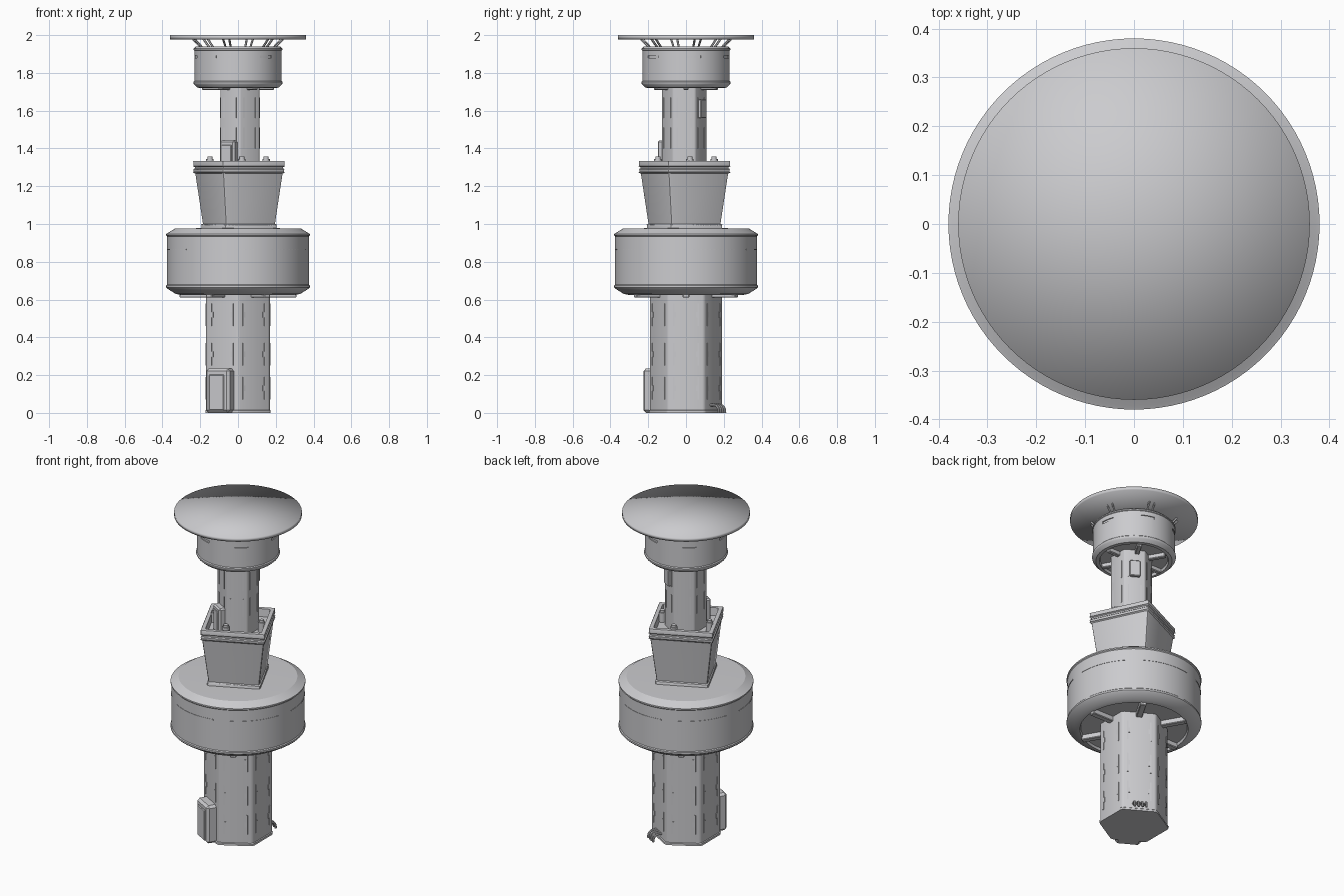
import bpy, bmesh, math
from mathutils import Vector, Matrix

if "Cube" in bpy.data.objects:
    bpy.data.objects.remove(bpy.data.objects["Cube"])

grey = bpy.data.materials.new("grey_metal")
grey.diffuse_color = (0.6, 0.6, 0.62, 1)
grey.use_nodes = True
grey.node_tree.nodes["Principled BSDF"].inputs["Base Color"].default_value = grey.diffuse_color


def finish(name, bm, angle=30, all_smooth=False):
    bmesh.ops.recalc_face_normals(bm, faces=bm.faces)
    me = bpy.data.meshes.new(name)
    bm.to_mesh(me)
    bm.free()
    me.materials.append(grey)
    ob = bpy.data.objects.new(name, me)
    bpy.context.collection.objects.link(ob)
    bpy.ops.object.select_all(action='DESELECT')
    ob.select_set(True)
    bpy.context.view_layer.objects.active = ob
    if all_smooth:
        bpy.ops.object.shade_smooth()
    else:
        bpy.ops.object.shade_smooth_by_angle(angle=math.radians(angle))
    return ob


def lathe(profile, n, rot=0, centre=(0, 0), corner=0, slots=None):
    """Revolve (r, z) pairs; corner rounds upright edges, slots sinks wall faces."""
    bm = bmesh.new()
    rings = []
    for r, z in profile:
        rings.append([bm.verts.new((centre[0] + r * math.cos(math.radians(rot) + math.tau * i / n),
                                    centre[1] + r * math.sin(math.radians(rot) + math.tau * i / n), z))
                      for i in range(n)])
    sunk = []
    for k, (a, b) in enumerate(zip(rings, rings[1:])):
        for i in range(n):
            f = bm.faces.new((a[i], a[(i + 1) % n], b[(i + 1) % n], b[i]))
            if slots and slots(k, i):
                sunk.append(f)
    bm.faces.new(rings[0][::-1])
    bm.faces.new(rings[-1])
    if corner:
        up = [e for e in bm.edges
              if abs(e.verts[0].co.z - e.verts[1].co.z) > 0.9 * e.calc_length()]
        bmesh.ops.bevel(bm, geom=up, offset=corner, segments=2, profile=0.5, affect='EDGES')
    if sunk:
        ext = bmesh.ops.extrude_face_region(bm, geom=sunk)
        for v in ext["geom"]:
            if isinstance(v, bmesh.types.BMVert):
                v.co.x *= 0.975
                v.co.y *= 0.975
        bmesh.ops.delete(bm, geom=sunk, context='FACES')
    return bm


def add_box(bm, angle, radius, size, z0, centre=(0, 0), side=0, bevel=0):
    """Box on a wall facing angle: size = (outward, across, up), inner face at radius."""
    m = (Matrix.Translation((centre[0], centre[1], z0 + size[2] / 2))
         @ Matrix.Rotation(math.radians(angle), 4, 'Z')
         @ Matrix.Translation((radius + size[0] / 2, side, 0)) @ Matrix.Diagonal((*size, 1)))
    verts = bmesh.ops.create_cube(bm, size=1, matrix=m)["verts"]
    if bevel:
        edges = {e for v in verts for e in v.link_edges}
        bmesh.ops.bevel(bm, geom=list(edges), offset=bevel, segments=1, affect='EDGES')


def add_tube(bm, points, r, n=8):
    pts = [Vector(p) for p in points]
    rings = []
    for i, p in enumerate(pts):
        d = pts[min(i + 1, len(pts) - 1)] - pts[max(i - 1, 0)]
        q = d.to_track_quat('Z', 'Y')
        rings.append([bm.verts.new(p + q @ Vector((r * math.cos(math.tau * k / n),
                                                   r * math.sin(math.tau * k / n), 0)))
                      for k in range(n)])
    for a, b in zip(rings, rings[1:]):
        for k in range(n):
            bm.faces.new((a[k], a[(k + 1) % n], b[(k + 1) % n], b[k]))
    bm.faces.new(rings[0])
    bm.faces.new(rings[-1])


# hexagonal columns
UP = (0.01, -0.01)
finish("lower_column", lathe([(0.2, 0), (0.2, 0.012), (0.195, 0.016), (0.195, 0.64)], 6, 30, corner=0.012))
finish("upper_column", lathe([(0.12, 1.27), (0.12, 1.74)], 6, 30, UP, corner=0.008))

# big drum, with shallow broken grooves in its wall
finish("large_drum", lathe(
    [(0.30, 0.64), (0.305, 0.625), (0.33, 0.63), (0.374, 0.658), (0.38, 0.665), (0.38, 0.675), (0.375, 0.68),
     (0.375, 0.935), (0.38, 0.94), (0.38, 0.948), (0.372, 0.952), (0.335, 0.975), (0.2, 0.978)], 96))
bm = bmesh.new()
for start in range(0, 360, 60):
    for k in range(12):
        add_box(bm, start + k * 3.75, 0.371, (0.006, 0.0248, 0.006), 0.862)
finish("large_drum_trim", bm)

# small drum with sunk slots near its top
finish("small_drum", lathe(
    [(0.19, 1.735), (0.195, 1.72), (0.215, 1.722), (0.232, 1.738), (0.236, 1.745), (0.236, 1.752), (0.231, 1.757),
     (0.231, 1.878), (0.231, 1.892), (0.231, 1.918), (0.235, 1.921), (0.235, 1.928), (0.222, 1.94)], 72,
    slots=lambda k, i: k == 7 and i % 12 in (0, 1, 2, 3)))

# radial ribs under both drums
for name, z, r, w, h in (("large_drum_ribs", 0.61, 0.31, 0.036, 0.035), ("small_drum_ribs", 1.71, 0.19, 0.026, 0.03)):
    bm = bmesh.new()
    for a in range(0, 360, 60):
        add_box(bm, a, 0.08, (r - 0.08, w, h), z, bevel=0.004)
    finish(name, bm)

# square tapered tub with banded rim and recessed floor
finish("tapered_tub", lathe(
    [(0.215, 0.972), (0.215, 0.995), (0.207, 1.0), (0.25, 1.268), (0.259, 1.275), (0.259, 1.288), (0.252, 1.293),
     (0.252, 1.302), (0.261, 1.308), (0.261, 1.328), (0.257, 1.333), (0.226, 1.333), (0.222, 1.285)],
    4, -19.5, (0.005, -0.008), corner=0.012))

# round knobs on the tub floor
bm = bmesh.new()
for a in range(8, 368, 90):
    x, y = 0.15 * math.cos(math.radians(a)), 0.15 * math.sin(math.radians(a))
    add_tube(bm, [(x, y, 1.28), (x, y, 1.345)], 0.02, 16)
    add_tube(bm, [(x, y, 1.34), (x, y, 1.357)], 0.014, 16)
finish("tub_knobs", bm)

# bevelled housings on the columns
for name, centre, s, z0, h in (("lower_housing", (0, 0), 1, 0, 0.235), ("upper_housing", UP, 0.62, 1.28, 0.162)):
    bm = bmesh.new()
    add_box(bm, -120, 0.15 * s, (0.075 * s, 0.145 * s, h), z0, centre, bevel=0.014 * s)
    add_box(bm, -120, 0.22 * s, (0.012 * s, 0.09 * s, h * 0.8), z0 + h * 0.06, centre, bevel=0.004 * s)
    finish(name, bm)
bm = bmesh.new()
add_box(bm, 60, 0.1, (0.022, 0.06, 0.1), 1.56, UP, bevel=0.004)
finish("control_box", bm)

# thin upright trims beside the column corners
bm = bmesh.new()
for a in range(0, 360, 60):
    for s in (-1, 1):
        for z in (0.07, 0.25, 0.46):
            add_box(bm, a, 0.166, (0.006, 0.008, 0.12), z, side=s * 0.066)
            add_box(bm, a, 0.166, (0.006, 0.014, 0.03), z + 0.045, side=s * 0.06)
        for z in (1.4, 1.56):
            add_box(bm, a, 0.1015, (0.005, 0.006, 0.11), z, UP, side=s * 0.036)
finish("column_trims", bm)

# bent pipes at the foot of the column
bm = bmesh.new()
out, across = Vector((0.5, 0.866, 0)), Vector((-0.866, 0.5, 0))
for k in range(4):
    foot = out * 0.165 + across * (k - 1.5) * 0.022
    pts = [foot + Vector((0, 0, 0.042))]
    for j in range(7):
        t = math.pi / 2 * j / 6
        pts.append(foot + out * (0.022 + 0.032 * math.sin(t)) + Vector((0, 0, 0.01 + 0.032 * math.cos(t))))
    pts.append(pts[-1] - Vector((0, 0, 0.01)))
    add_tube(bm, pts, 0.007)
finish("foot_pipes", bm)

# slanted struts carrying the top disc
bm = bmesh.new()
for a in range(15, 375, 60):
    for off in (-4, 4):
        d = Vector((math.cos(math.radians(a + off)), math.sin(math.radians(a + off)), 0))
        add_tube(bm, [d * 0.19 + Vector((0, 0, 1.925)), d * 0.215 + Vector((0, 0, 1.95)),
                      d * 0.245 + Vector((0, 0, 1.982))], 0.006, 6)
finish("disc_struts", bm)

# flat top disc, shaded softly over its rim
bm = bmesh.new()
rims = [[bm.verts.new((0.36 * math.cos(math.tau * i / 96), 0.36 * math.sin(math.tau * i / 96), z)) for i in range(96)]
        for z in (1.978, 2.0)]
hubs = [bm.verts.new((0, 0, z)) for z in (1.978, 2.0)]
for i in range(96):
    j = (i + 1) % 96
    bm.faces.new((rims[0][i], rims[0][j], rims[1][j], rims[1][i]))
    for ring, hub in zip(rims, hubs):
        bm.faces.new((ring[i], ring[j], hub))
finish("top_disc", bm, all_smooth=True)
